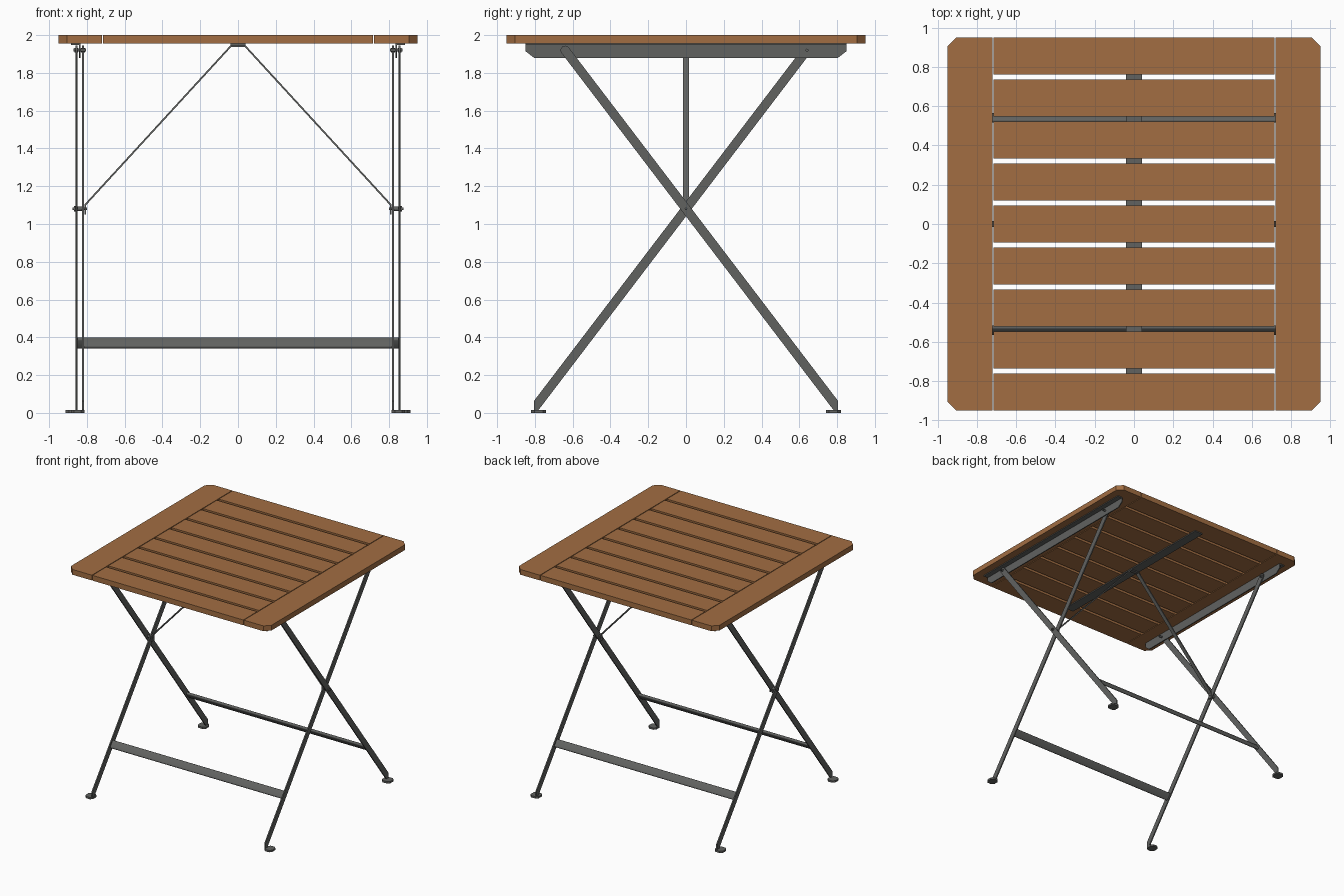
import bpy, bmesh, math
from mathutils import Vector

if "Cube" in bpy.data.objects:
    bpy.data.objects.remove(bpy.data.objects["Cube"])


def material(name, rgb):
    m = bpy.data.materials.new(name)
    m.diffuse_color = (*rgb, 1)
    m.use_nodes = True
    m.node_tree.nodes["Principled BSDF"].inputs["Base Color"].default_value = m.diffuse_color
    return m


WOOD = material("oiled_wood", (0.36, 0.155, 0.055))
STEEL = material("grey_steel", (0.12, 0.123, 0.118))


def prism(name, outline, axis, lo, hi, mat, smooth=False):
    """Extrude a closed 2D outline along x (outline is y,z), y (x,z) or z (x,y)."""
    def point(p, t):
        return {"x": (t, p[0], p[1]), "y": (p[0], t, p[1]), "z": (p[0], p[1], t)}[axis]
    bm = bmesh.new()
    a = [bm.verts.new(point(p, lo)) for p in outline]
    b = [bm.verts.new(point(p, hi)) for p in outline]
    bm.faces.new(a)
    bm.faces.new(b[::-1])
    n = len(a)
    for i in range(n):
        bm.faces.new((a[i], b[i], b[(i + 1) % n], a[(i + 1) % n]))
    bmesh.ops.recalc_face_normals(bm, faces=bm.faces)
    mesh = bpy.data.meshes.new(name)
    bm.to_mesh(mesh)
    bm.free()
    mesh.materials.append(mat)
    ob = bpy.data.objects.new(name, mesh)
    bpy.context.collection.objects.link(ob)
    if smooth:
        bpy.ops.object.select_all(action="DESELECT")
        ob.select_set(True)
        bpy.context.view_layer.objects.active = ob
        bpy.ops.object.shade_smooth_by_angle(angle=math.radians(40))
    return ob


def rect(x0, x1, y0, y1):
    return [(x0, y0), (x1, y0), (x1, y1), (x0, y1)]


def disc(cy, cz, r, n):
    return [(cy + r * math.cos(math.tau * i / n), cz + r * math.sin(math.tau * i / n))
            for i in range(n)]


def side_prism(name, outline, s, lo, hi, mat=STEEL, smooth=False):
    """Prism along x, placed on side s (+1 or -1)."""
    return prism(name, outline, "x", min(s * lo, s * hi), max(s * lo, s * hi), mat, smooth)


# Table top: nine slats between two end boards with clipped outer corners
for i in range(-4, 5):
    y = i * 0.214
    prism("slat", rect(-0.715, 0.715, y - 0.094, y + 0.094), "z", 1.955, 2.0, WOOD)
for s in (-1, 1):
    prism("end_board", [(s * 0.721, -0.95), (s * 0.905, -0.95), (s * 0.95, -0.905),
                        (s * 0.95, 0.905), (s * 0.905, 0.95), (s * 0.721, 0.95)],
          "z", 1.955, 2.0, WOOD)

# Flat strip under the middle of the slats
prism("centre_strip", rect(-0.04, 0.04, -0.82, 0.82), "z", 1.946, 1.955, STEEL)

# Leg geometry in the side plane
PIVOT = Vector((0, 1.08))
TOP = Vector((0.64, 1.92))
U = (TOP - PIVOT).normalized()
N = Vector((-U.y, U.x))
HALF = 0.024


def leg_outline(d):
    """Bar from the floor at y = -0.8 * d to the rail at y = 0.64 * d."""
    pts = [(-0.781, 0.015), (-0.806, 0.015), (-0.806, 0.062)]
    for k in range(9):
        a = math.pi * k / 8
        p = TOP + N * HALF * math.cos(a) + U * HALF * math.sin(a)
        pts.append((p.x, p.y))
    return [(d * y, z) for y, z in pts]


# d = 1 is the inner frame, d = -1 the outer frame
FRAMES = ((1, 0.815, 0.825, 0.812, 0.885), (-1, 0.851, 0.861, 0.835, 0.912))

for s in (-1, 1):
    # Rail with a flange fixed to the end board
    side_prism("rail", [(-0.85, 1.955), (-0.85, 1.915), (-0.805, 1.88), (0.805, 1.88),
                        (0.85, 1.915), (0.85, 1.955)], s, 0.834, 0.842)
    prism("rail_flange", rect(min(s * 0.834, s * 0.885), max(s * 0.834, s * 0.885),
                              -0.85, 0.85), "z", 1.948, 1.955, STEEL)

    for d, x0, x1, f0, f1 in FRAMES:
        side_prism("leg", leg_outline(d), s, x0, x1)
        # Foot plate with clipped corners
        c = 0.018
        y0, y1 = -0.82, -0.74
        foot = [(f0 + c, y0), (f1 - c, y0), (f1, y0 + c), (f1, y1 - c),
                (f1 - c, y1), (f0 + c, y1), (f0, y1 - c), (f0, y0 + c)]
        prism("foot", [(s * x, d * y) for x, y in foot], "z", 0, 0.016, STEEL)
        # Rail bolt with a hex head
        bolt_y = d * 0.64
        side_prism("rail_bolt", disc(bolt_y, 1.92, 0.008, 12), s, 0.805, 0.872, smooth=True)
        side_prism("rail_bolt_head", disc(bolt_y, 1.92, 0.015, 6), s, x0 - 0.005, x1 + 0.005)

    # Pivot where the legs cross
    side_prism("pivot_pin", disc(0, 1.08, 0.007, 12), s, 0.80, 0.876, smooth=True)
    side_prism("pivot_head", disc(0, 1.08, 0.014, 12), s, 0.861, 0.868, smooth=True)
    side_prism("pivot_spacer", disc(0, 1.08, 0.012, 12), s, 0.825, 0.851, smooth=True)

    # Bent flat brace from the pivot up to the centre strip
    t = 0.008
    brace = [(0.812, 1.05), (0.812, 1.105), (0.04, 1.946), (0, 1.946),
             (0, 1.946 - t), (0.035, 1.946 - t), (0.804, 1.10), (0.804, 1.05)]
    prism("brace", [(s * x, z) for x, z in brace], "y", -0.016, 0.016, STEEL)

# Flattened tube crossbars, wide side in line with the legs
mid = PIVOT + U * ((0.37 - PIVOT.y) / U.y)
for d, x0, x1, f0, f1 in FRAMES:
    oval = []
    for k in range(24):
        a = math.tau * k / 24
        shift = 0.022 if math.sin(a) > 0.001 else -0.022
        p = mid + N * 0.011 * math.cos(a) + U * (0.011 * math.sin(a) + shift)
        oval.append((d * p.x, p.y))
    prism("crossbar", oval, "x", -x0, x0, STEEL, smooth=True)
